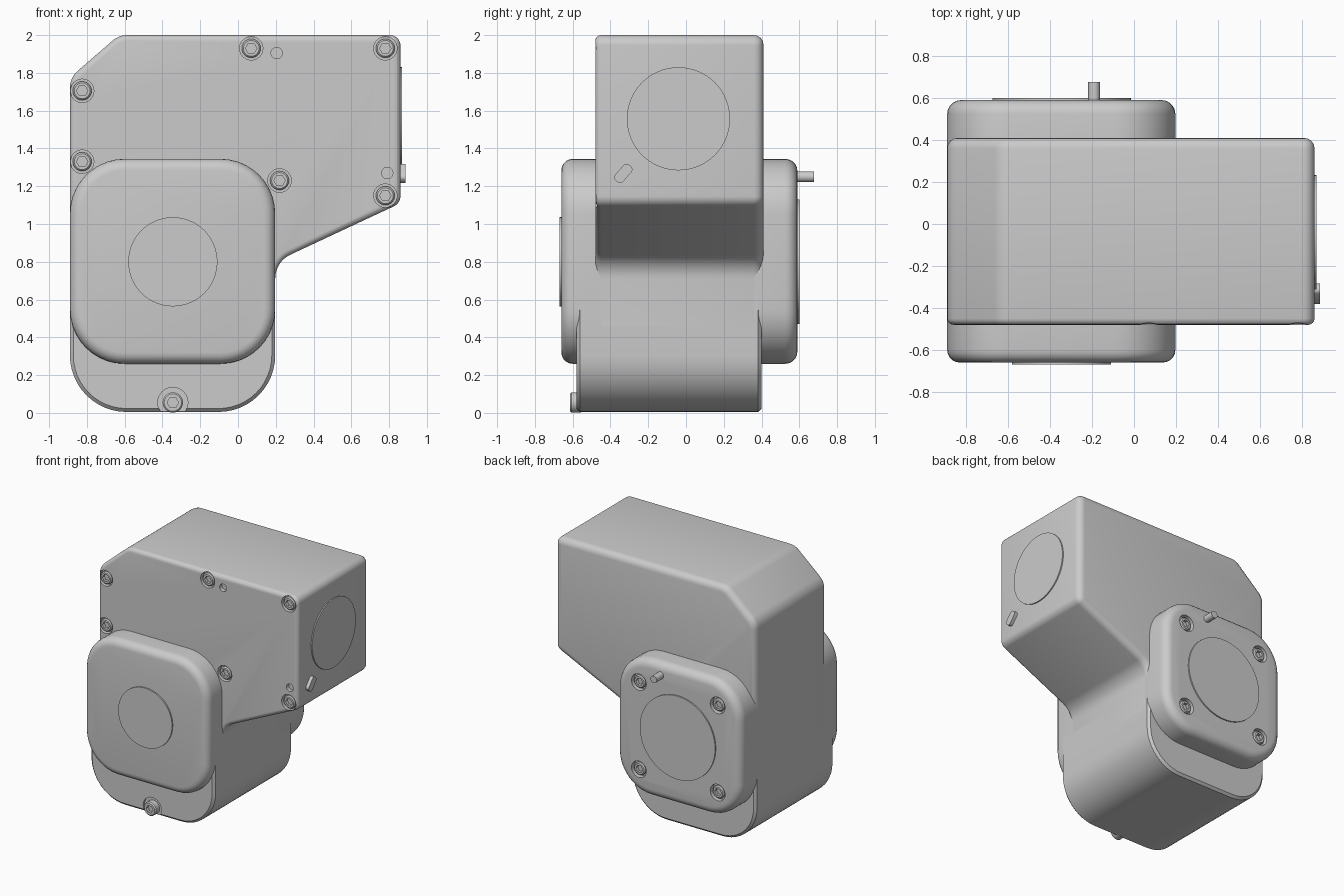
import bpy, bmesh, math
from mathutils import Vector

if "Cube" in bpy.data.objects:
    bpy.data.objects.remove(bpy.data.objects["Cube"])


def finish(bm, name):
    bmesh.ops.recalc_face_normals(bm, faces=bm.faces)
    me = bpy.data.meshes.new(name)
    bm.to_mesh(me)
    bm.free()
    ob = bpy.data.objects.new(name, me)
    bpy.context.collection.objects.link(ob)
    return ob


def smooth(ob):
    bpy.ops.object.select_all(action='DESELECT')
    ob.select_set(True)
    bpy.context.view_layer.objects.active = ob
    bpy.ops.object.shade_smooth_by_angle(angle=math.radians(30))


def fillet(corners, seg=8):
    """Round each (x, z, radius) corner of a polygon."""
    out = []
    n = len(corners)
    for i, (x, z, r) in enumerate(corners):
        p = Vector((x, z))
        if r == 0:
            out.append(p)
            continue
        a = (Vector(corners[i - 1][:2]) - p).normalized()
        b = (Vector(corners[(i + 1) % n][:2]) - p).normalized()
        half = a.angle(b) / 2
        c = p + (a + b).normalized() * (r / math.sin(half))
        t = r / math.tan(half)
        va, vb = p + a * t - c, p + b * t - c
        sweep = va.angle(vb)
        for k in range(seg + 1):
            f = k / seg
            out.append(c + (va * math.sin((1 - f) * sweep) + vb * math.sin(f * sweep)) / math.sin(sweep))
    return out


def plate(name, pts, y0, y1, front=0, back=0, seg=4):
    """Extrude an x-z outline along y, rounding the front and back rims."""
    bm = bmesh.new()
    rings = [[bm.verts.new((p.x, y, p.y)) for p in pts] for y in (y0, y1)]
    n = len(pts)
    for ring in rings:
        bm.faces.new(ring)
    for i in range(n):
        j = (i + 1) % n
        bm.faces.new((rings[0][i], rings[0][j], rings[1][j], rings[1][i]))
    bmesh.ops.recalc_face_normals(bm, faces=bm.faces)
    for y, width in ((y0, front), (y1, back)):
        if width:
            rim = [e for e in bm.edges if all(abs(v.co.y - y) < 1e-5 for v in e.verts)]
            bmesh.ops.bevel(bm, geom=rim, offset=width, segments=seg, profile=0.5,
                            affect='EDGES', clamp_overlap=False)
    return finish(bm, name)


def turned(name, rings, at, axis, n=24):
    """Stack (radius, height, is_hex) rings along an axis and cap the ends."""
    bm = bmesh.new()
    loops = []
    for r, h, hexagon in rings:
        loop = []
        for k in range(n):
            a = 2 * math.pi * k / n
            q = r
            if hexagon:
                q = r * math.cos(math.pi / 6) / math.cos(a % (math.pi / 3) - math.pi / 6)
            loop.append(bm.verts.new((q * math.cos(a), q * math.sin(a), h)))
        loops.append(loop)
    for lo, hi in zip(loops, loops[1:]):
        for k in range(n):
            j = (k + 1) % n
            bm.faces.new((lo[k], lo[j], hi[j], hi[k]))
    bm.faces.new(loops[0])
    bm.faces.new(loops[-1])
    rot = Vector(axis).to_track_quat('Z', 'Y').to_matrix()
    for v in bm.verts:
        v.co = rot @ v.co + Vector(at)
    return finish(bm, name)


def rod(name, at, axis, r, h, n=24):
    return turned(name, [(r, 0, False), (r, h, False)], at, axis, n)


def screw(name, x, y, z, side, r=0.05, deep=0.05):
    """Socket-head screw whose top lies at y."""
    rings = [(r, -deep, False), (r, -0.008, False), (r - 0.008, 0, False),
             (0.03, 0, True), (0.03, -0.025, True)]
    smooth(turned(name, rings, (x, y, z), (0, side, 0)))


def cut_pockets(ob, pockets, y, side):
    """Sink round (x, z, radius, depth) pockets into a face at y."""
    for x, z, r, d in pockets:
        cutter = rod("pocket_cutter", (x, y - side * d, z), (0, side, 0), r, d + 0.1)
        cutter.hide_render = True
        m = ob.modifiers.new("pocket", 'BOOLEAN')
        m.operation, m.solver, m.object = 'DIFFERENCE', 'EXACT', cutter
        bpy.context.view_layer.objects.active = ob
        bpy.ops.object.modifier_apply(modifier=m.name)
        bpy.data.objects.remove(cutter)


L, R, CX, CZ = -0.89, 0.197, -0.345, 0.80

# Upper housing with chamfered shoulder and sloped underside
body = plate("upper_housing", fillet([
    (L, 1.775, 0.12), (-0.63, 2.0, 0.12), (0.86, 2.0, 0.055), (0.86, 1.11, 0.06),
    (R, 0.80, 0.14), (R, 0.46, 0), (L, 0.46, 0)]), -0.48, 0.41, 0.03, 0.05)
front_screws = [(0.07, 1.93), (0.78, 1.93), (-0.825, 1.705),
                (-0.825, 1.33), (0.22, 1.23), (0.78, 1.15)]
cut_pockets(body, [(x, z, 0.062, 0.04) for x, z in front_screws]
            + [(0.205, 1.905, 0.03, 0.03), (0.79, 1.27, 0.03, 0.03)], -0.48, -1)
smooth(body)

# Rounded lower housing
lobe = plate("lower_housing", fillet([
    (L, 0.62, 0), (R, 0.62, 0), (R, 0.005, 0.3), (L, 0.005, 0.3)], 12),
    -0.58, 0.40, 0.018, 0.018, 1)
cut_pockets(lobe, [(CX, 0.055, 0.08, 0.015)], -0.58, -1)
smooth(lobe)

# Front and back joint covers
square = fillet([(L, 1.345, 0.29), (R, 1.345, 0.29), (R, 0.26, 0.29), (L, 0.26, 0.29)], 10)
smooth(plate("front_cover", square, -0.66, -0.44, front=0.06, seg=5))
back_cover = plate("back_cover", square, 0.36, 0.59, back=0.065, seg=5)
back_screws = [(CX + sx * 0.345, CZ + sz * 0.345) for sx in (-1, 1) for sz in (-1, 1)]
cut_pockets(back_cover, [(x, z, 0.065, 0.04) for x, z in back_screws], 0.59, 1)
smooth(back_cover)

# Screws
for i, (x, z) in enumerate(front_screws):
    screw(f"front_screw_{i + 1}", x, -0.477, z, -1)
for i, (x, z) in enumerate(back_screws):
    screw(f"back_screw_{i + 1}", x, 0.585, z, 1)
screw("bottom_screw", CX, -0.615, 0.055, -1, 0.054, 0.06)

# Round joint plates
for name, at, axis, r in (("front_disc", (CX, -0.62, CZ), (0, -1, 0), 0.236),
                          ("back_disc", (CX, 0.55, CZ), (0, 1, 0), 0.33),
                          ("side_disc", (0.819, -0.04, 1.557), (1, 0, 0), 0.273)):
    smooth(rod(name, at, axis, r, 0.05, 64))

# Locating pin on the back and slanted key on the right side
smooth(rod("back_pin", (-0.19, 0.55, 1.25), (0, 1, 0), 0.028, 0.127))
along, across = Vector((0.66, 0.75)) * 0.055, Vector((-0.75, 0.66)) * 0.028
mid = Vector((-0.332, 1.268))
key = plate("side_key", fillet([(*(mid + along * a + across * b), 0.022)
            for a, b in ((1, 1), (1, -1), (-1, -1), (-1, 1))], 5), -0.886, -0.82)
key.rotation_euler.z = math.pi / 2
smooth(key)
